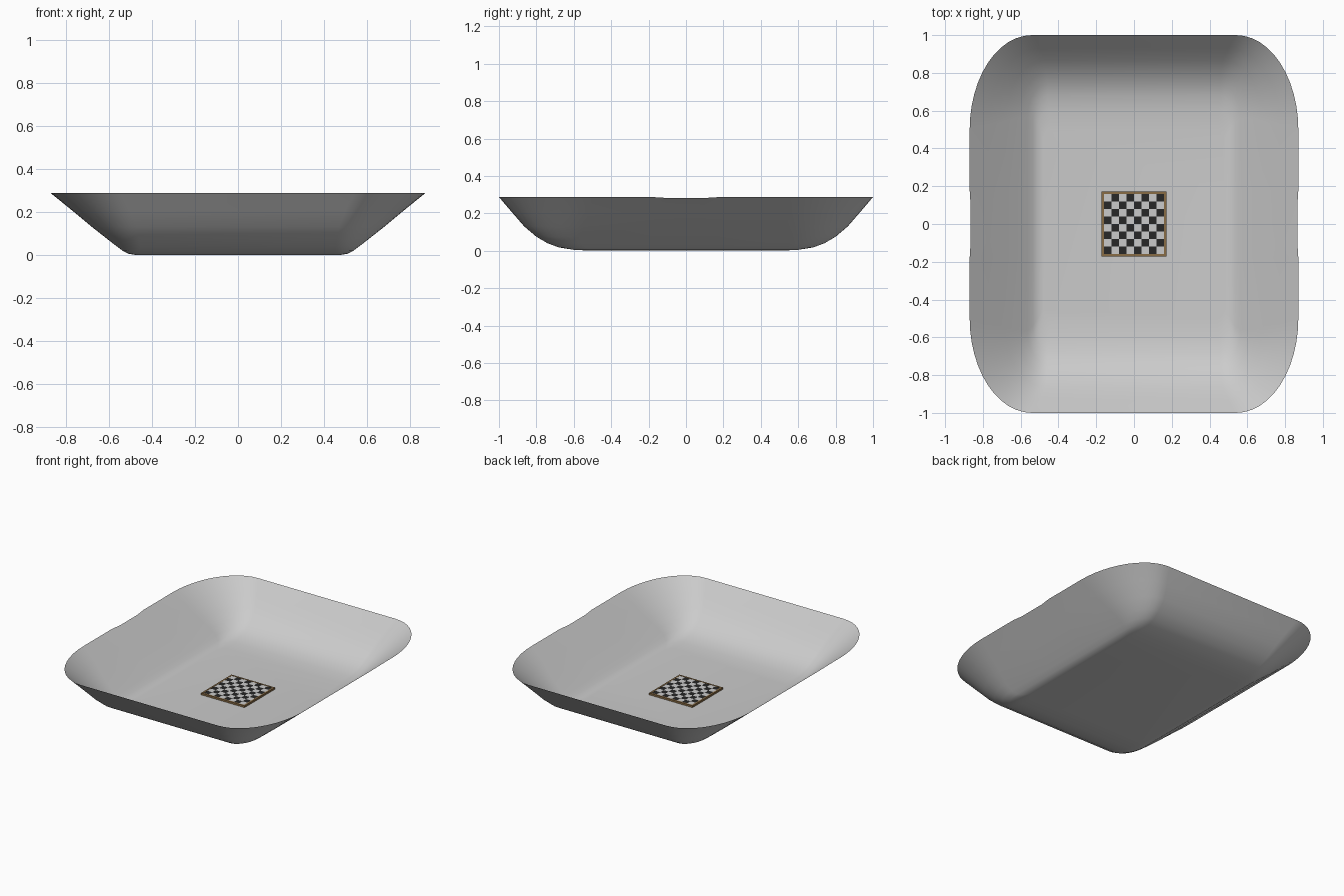
import bpy, bmesh, math

if "Cube" in bpy.data.objects:
    bpy.data.objects.remove(bpy.data.objects["Cube"])


def make_object(name, bm, *colors):
    bmesh.ops.recalc_face_normals(bm, faces=bm.faces)
    mesh = bpy.data.meshes.new(name)
    bm.to_mesh(mesh)
    bm.free()
    for i, c in enumerate(colors):
        mat = bpy.data.materials.new(f"{name}_colour_{i}")
        mat.diffuse_color = (*c, 1)
        mat.use_nodes = True
        mat.node_tree.nodes["Principled BSDF"].inputs["Base Color"].default_value = mat.diffuse_color
        mesh.materials.append(mat)
    obj = bpy.data.objects.new(name, mesh)
    bpy.context.collection.objects.link(obj)
    return obj


def add_box(bm, centre, size):
    verts = bmesh.ops.create_cube(bm, size=1)["verts"]
    for v in verts:
        v.co = [c + p * s for c, p, s in zip(centre, v.co, size)]


def outline(a, b, rx, ry, dip, steps=12):
    """Rounded rectangle ring; the long sides carry a shallow mid dip."""
    q = [(a - rx + rx * math.cos(t), b - ry + ry * math.sin(t), 0)
         for t in (i * math.pi / 2 / steps for i in range(steps + 1))]
    side = [(a, -0.18, 0), (a - dip, -0.1, dip), (a - dip, 0.1, dip), (a, 0.18, 0)]
    right = [(x, -y, d) for x, y, d in reversed(q)] + side + q
    return right + [(-x, -y, d) for x, y, d in right]


# Open tray: half width, half length, height, corner radii per ring
rings = [
    (0.48, 0.50, 0.000, 0.04, 0.06),
    (0.51, 0.60, 0.005, 0.06, 0.10),
    (0.535, 0.68, 0.018, 0.08, 0.14),
    (0.565, 0.74, 0.040, 0.11, 0.18),
    (0.61, 0.80, 0.075, 0.15, 0.24),
    (0.68, 0.865, 0.130, 0.21, 0.32),
    (0.77, 0.93, 0.205, 0.27, 0.41),
    (0.87, 1.00, 0.287, 0.33, 0.50),
]
bm = bmesh.new()
previous = None
for a, b, z, rx, ry in rings:
    dip = 0.005 if z > 0.25 else 0
    ring = [bm.verts.new((x, y, z - d)) for x, y, d in outline(a, b, rx, ry, dip)]
    if previous is None:
        bm.faces.new(ring)
    else:
        n = len(ring)
        for i in range(n):
            j = (i + 1) % n
            bm.faces.new((previous[i], previous[j], ring[j], ring[i]))
    previous = ring
tray = make_object("tray", bm)
for p in tray.data.polygons:
    p.use_smooth = True

# Board frame: four thin bars around the squares
half, bar, thick = 0.172, 0.012, 0.013
bm = bmesh.new()
for s in (-1, 1):
    add_box(bm, (0, s * (half - bar / 2), thick / 2), (2 * half, bar, thick))
    add_box(bm, (s * (half - bar / 2), 0, thick / 2), (bar, 2 * (half - bar), thick))
make_object("board_frame", bm, (0.25, 0.15, 0.06))

# Board squares: an 8 by 8 grid in two alternating colours
bm = bmesh.new()
inner = half - bar
bmesh.ops.create_grid(bm, x_segments=8, y_segments=8, size=inner)
for f in bm.faces:
    c = f.calc_center_median()
    col, row = (int((k + inner) / (inner / 4)) for k in (c.x, c.y))
    f.material_index = (col + row) % 2
for v in bm.verts:
    v.co.z = thick - 0.001
make_object("board_squares", bm, (0.02, 0.02, 0.02), (0.8, 0.8, 0.78))
